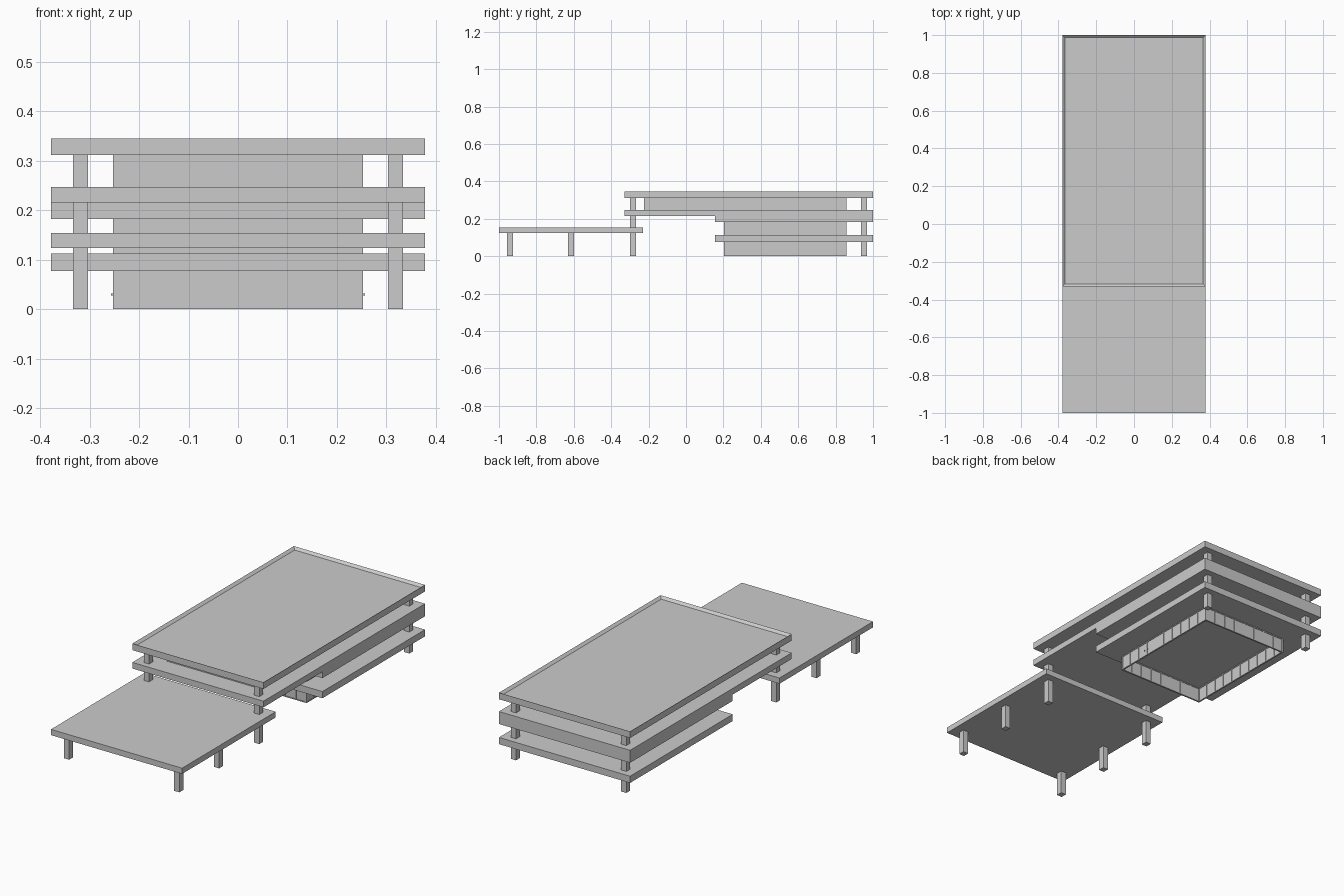
import bpy, bmesh

if "Cube" in bpy.data.objects:
    bpy.data.objects.remove(bpy.data.objects["Cube"])


def add_box(bm, x0, x1, y0, y1, z0, z1):
    vs = bmesh.ops.create_cube(bm, size=1)["verts"]
    for v in vs:
        v.co = (x0 + (v.co.x + .5) * (x1 - x0),
                y0 + (v.co.y + .5) * (y1 - y0),
                z0 + (v.co.z + .5) * (z1 - z0))


def finish(name, bm):
    bmesh.ops.recalc_face_normals(bm, faces=bm.faces)
    me = bpy.data.meshes.new(name)
    bm.to_mesh(me)
    bm.free()
    ob = bpy.data.objects.new(name, me)
    bpy.context.collection.objects.link(ob)
    return ob


def boxes(name, items):
    bm = bmesh.new()
    for b in items:
        add_box(bm, *b)
    return finish(name, bm)


W = 0.378          # half width of every slab
HW = 0.253         # half width of the glazed core
PITCH = 0.0633     # window spacing
POST, BAR, DEPTH = 0.009, 0.004, 0.009

# Flat slabs
boxes("terrace_deck", [(-W, W, -1, -0.23, 0.124, 0.154)])
boxes("first_floor_slab", [(-W, W, 0.155, 1, 0.077, 0.112)])

# Stepped upper slab: side profile extruded across the width
bm = bmesh.new()
profile = [(-0.33, 0.215), (0.155, 0.215), (0.155, 0.182),
           (1, 0.182), (1, 0.247), (-0.33, 0.247)]
face = bm.faces.new([bm.verts.new((-W, y, z)) for y, z in profile])
ext = bmesh.ops.extrude_face_region(bm, geom=[face])["geom"]
for v in ext:
    if isinstance(v, bmesh.types.BMVert):
        v.co.x = W
finish("second_floor_slab", bm)

# Roof with a low parapet around a sunken top
bm = bmesh.new()
add_box(bm, -W, W, -0.33, 1, 0.311, 0.345)
bm.normal_update()
top = max(bm.faces, key=lambda f: f.calc_center_median().z)
bmesh.ops.inset_region(bm, faces=[top], thickness=0.019)
bmesh.ops.translate(bm, verts=top.verts, vec=(0, 0, -0.012))
finish("roof_slab", bm)


# Column pairs, mirrored left and right
def columns(name, y, spans):
    boxes(name, [(s * 0.318 - .015, s * 0.318 + .015, y - .016, y + .016, a, b)
                 for s in (-1, 1) for a, b in spans])


columns("terrace_front_columns", -0.942, [(0, 0.124)])
columns("terrace_middle_columns", -0.615, [(0, 0.124)])
columns("upper_front_columns", -0.284, [(0, 0.215), (0.247, 0.311)])
columns("rear_columns", 0.951, [(0, 0.077), (0.112, 0.182), (0.247, 0.311)])


# Glazed storey: thin panes, rails and mullions, left open at top and bottom
def storey(name, y0, y1, z0, z1):
    frame, glass = [], []

    def wall(a0, a1, outer, sign, along_x):
        def put(dest, a, b, za, zb, near, far):
            d = sorted((outer - sign * near, outer - sign * far))
            dest.append((a, b, *d, za, zb) if along_x else (*d, a, b, za, zb))
        n = round((a1 - a0) / PITCH)
        step = (a1 - a0) / n
        for za, zb in ((z0, z0 + .0045), (z1 - .0045, z1)):
            put(frame, a0 + POST, a1 - POST, za, zb, 0, DEPTH)
        for i in range(1, n):
            c = a0 + i * step
            put(frame, c - BAR / 2, c + BAR / 2, z0 + .0045, z1 - .0045, 0, DEPTH)
        put(glass, a0 + POST, a1 - POST, z0 + .004, z1 - .004, .003, .006)

    for s, y in ((-1, y0), (1, y1)):
        wall(-HW, HW, y, s, True)
        wall(y0, y1, s * HW, s, False)
        for x in (-HW, HW - POST):
            yy = y if s < 0 else y - POST
            frame.append((x, x + POST, yy, yy + POST, z0, z1))
    boxes(name + "_window_frames", frame)
    boxes(name + "_window_panes", glass)


storey("ground_storey", 0.203, 0.857, 0, 0.077)
storey("middle_storey", 0.203, 0.857, 0.112, 0.182)
storey("top_storey", -0.225, 0.857, 0.247, 0.311)

# Small door handles on both side walls
boxes("door_handles", [(s * 0.2545 - .0025, s * 0.2545 + .0025, y - .002, y + .002, 0.028, 0.032)
                       for s in (-1, 1) for y in (0.385, 0.408)])
